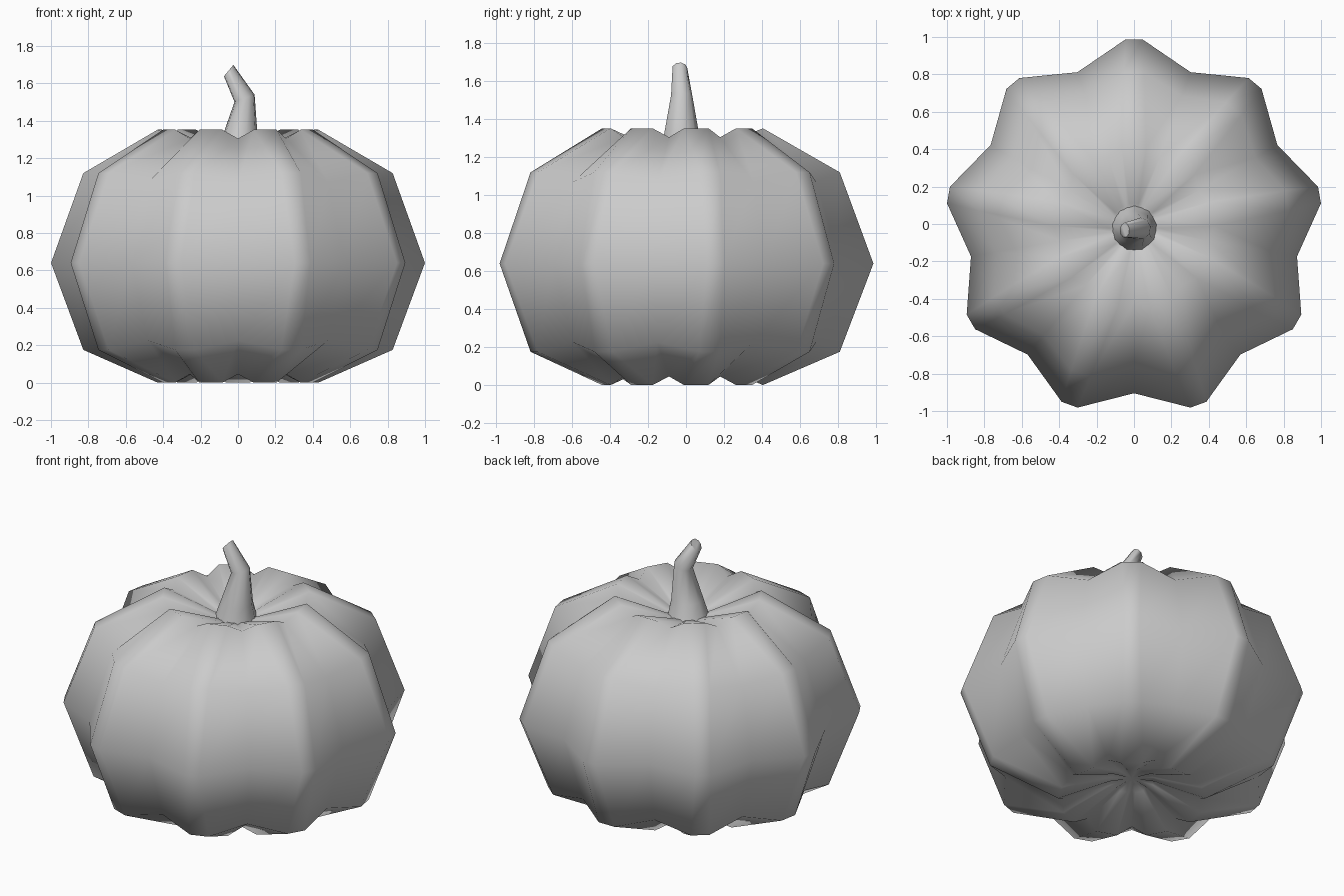
import bpy, bmesh
from math import sin, cos, pi, radians
from mathutils import Vector

if "Cube" in bpy.data.objects:
    bpy.data.objects.remove(bpy.data.objects["Cube"])

CY = -0.02   # axis offset so the nine-lobed outline is centred


def loft(name, rings, bottom=None, top=None, smooth=180):
    """Skin a list of rings; close ends with a pole point or a flat cap."""
    bm = bmesh.new()
    vr = [[bm.verts.new(p) for p in r] for r in rings]
    n = len(vr[0])
    for a, b in zip(vr, vr[1:]):
        for i in range(n):
            j = (i + 1) % n
            bm.faces.new((a[i], a[j], b[j], b[i]))
    for ring, pole in ((vr[0], bottom), (vr[-1], top)):
        if pole is None:
            bm.faces.new(ring)
        else:
            c = bm.verts.new(pole)
            for i in range(n):
                bm.faces.new((ring[i], ring[(i + 1) % n], c))
    bmesh.ops.recalc_face_normals(bm, faces=bm.faces)
    me = bpy.data.meshes.new(name)
    bm.to_mesh(me)
    bm.free()
    ob = bpy.data.objects.new(name, me)
    bpy.context.collection.objects.link(ob)
    bpy.context.view_layer.objects.active = ob
    ob.select_set(True)
    bpy.ops.object.shade_smooth_by_angle(angle=radians(smooth))
    ob.select_set(False)
    return ob


# Pumpkin body: (ridge radius, ridge z, ridge half width, groove radius, groove z)
profile = [
    (0.13, 0.12, 0.025, 0.12, 0.135),
    (0.425, 0.0, 0.065, 0.40, 0.045),
    (0.83, 0.175, 0.055, 0.75, 0.225),
    (1.007, 0.64, 0.045, 0.885, 0.645),
    (0.83, 1.12, 0.055, 0.75, 1.07),
    (0.425, 1.352, 0.065, 0.40, 1.305),
    (0.13, 1.23, 0.025, 0.12, 1.215),
]


def body_ring(rr, rz, w, gr, gz):
    pts = []
    for k in range(9):
        a = pi / 2 + k * 2 * pi / 9
        for s in (-1, 1):
            pts.append((rr * cos(a) - s * w * sin(a), CY + rr * sin(a) + s * w * cos(a), rz))
        g = a + pi / 9
        pts.append((gr * cos(g), CY + gr * sin(g), gz))
    return pts


loft("pumpkin_body", [body_ring(*p) for p in profile], (0, CY, 0.14), (0, CY, 1.2))

# Bent tapering stem: (centre, radius, tilt about y)
stem = [
    ((0.0, -0.022, 1.20), 0.128, 0),
    ((0.01, -0.026, 1.31), 0.097, 0),
    ((0.035, -0.024, 1.52), 0.058, 20),
    ((-0.05, -0.033, 1.668), 0.040, 50),
]


def stem_ring(c, r, tilt, n=9):
    t = radians(tilt)
    return [Vector(c) + Vector((r * cos(a) * cos(t), r * sin(a), r * cos(a) * sin(t)))
            for a in (pi / 2 + 2 * pi * i / n for i in range(n))]


loft("stem", [stem_ring(*s) for s in stem], smooth=80)
